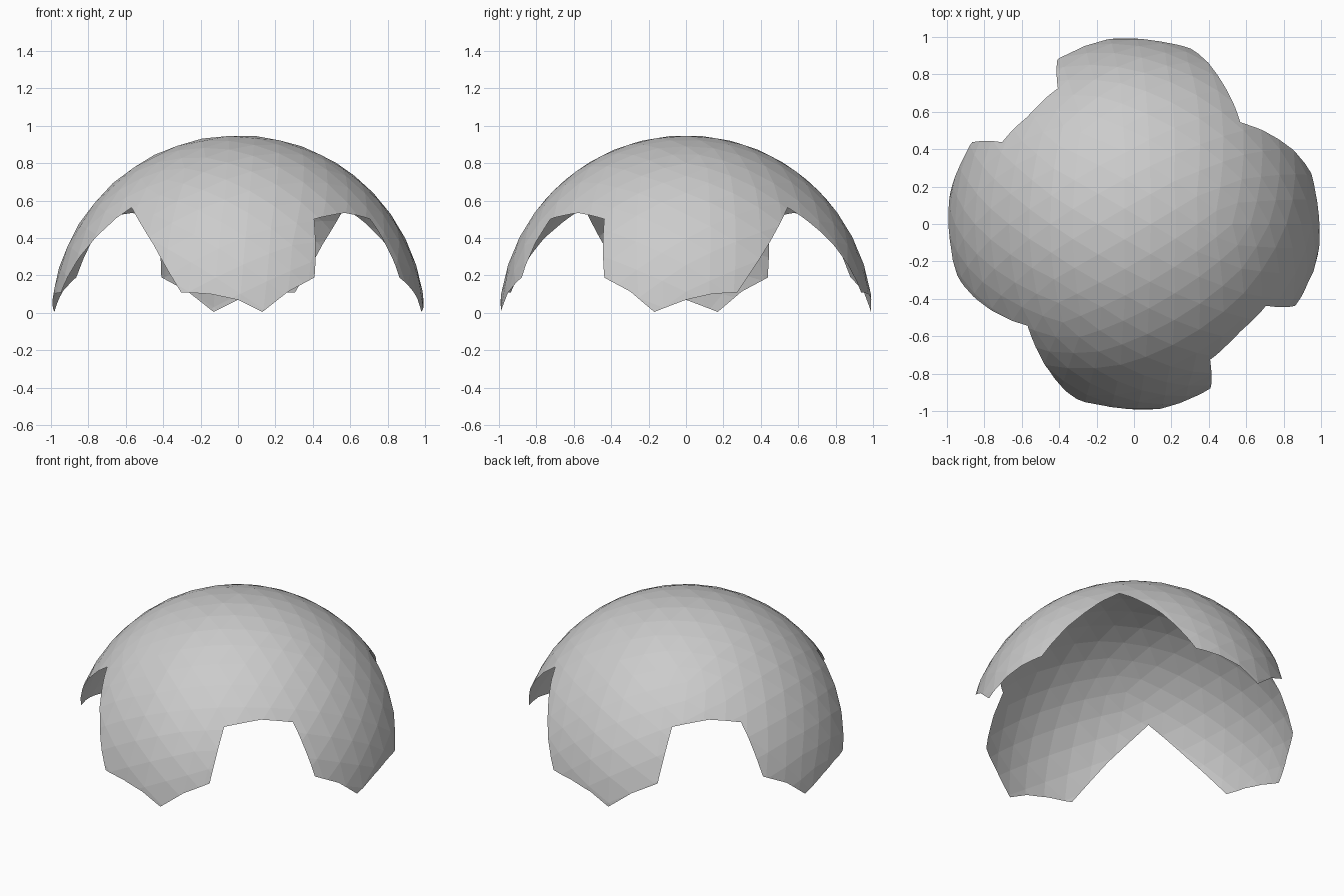
import bpy, bmesh, math
from mathutils import Vector, Matrix

if "Cube" in bpy.data.objects:
    bpy.data.objects.remove(bpy.data.objects["Cube"])

CENTRE_Z = -0.05   # the sphere centre lies just below the ground line

# Half of the rim as directions from the sphere centre (other half is turned 180 degrees)
half_rim = [
    (-.575, -.55, .62), (-.455, -.785, .42), (-.305, -.938, .16),   # swept side of front lobe
    (-.15, -.98, .152), (0, -.993, .12), (.13, -.99, .055),         # lower edge and tip
    (.27, -.955, .165), (.41, -.88, .24), (.41, -.73, .555),        # square notch
    (.57, -.575, .585), (.71, -.44, .555), (.87, -.44, .24),
    (.945, -.30, .165), (.985, -.17, .055), (.993, 0, .12),         # right lobe tip
    (.98, .14, .152), (.95, .275, .16), (.795, .445, .42),          # swept side of right lobe
]
rim = [Vector(p).normalized() for p in half_rim]
rim += [Vector((-d.x, -d.y, d.z)) for d in rim]


def add_object(name, bm):
    bmesh.ops.recalc_face_normals(bm, faces=bm.faces[:])
    mesh = bpy.data.meshes.new(name)
    bm.to_mesh(mesh)
    bm.free()
    ob = bpy.data.objects.new(name, mesh)
    bpy.context.collection.objects.link(ob)
    return ob


# Faceted sphere with an edge at the top
bm = bmesh.new()
bmesh.ops.create_icosphere(bm, subdivisions=4, radius=1.0,
                           matrix=Matrix.Rotation(math.radians(31.72), 4, 'Y'))
dome = add_object("dome_shell", bm)

# Cutter: faceted cone from the sphere centre through the rim
bm = bmesh.new()
apex = bm.verts.new((0, 0, 0))
top = bm.verts.new((0, 0, 4))
ring = [bm.verts.new(d * 3) for d in rim]
for a, b in zip(ring, ring[1:] + ring[:1]):
    bm.faces.new((apex, b, a))
    bm.faces.new((top, a, b))
cutter = add_object("rim_cutter", bm)
cutter.hide_render = True

# Keep the part of the sphere inside the cone
mod = dome.modifiers.new("rim", 'BOOLEAN')
mod.operation = 'INTERSECT'
mod.solver = 'EXACT'
mod.object = cutter
bpy.context.view_layer.objects.active = dome
bpy.ops.object.modifier_apply(modifier=mod.name)
bpy.data.objects.remove(cutter)

# Drop the cone walls so that only the thin shell remains
bm = bmesh.new()
bm.from_mesh(dome.data)
bmesh.ops.delete(bm, geom=[v for v in bm.verts if v.co.length < 0.5], context='VERTS')
bmesh.ops.translate(bm, verts=bm.verts[:], vec=(0, 0, CENTRE_Z))
bm.to_mesh(dome.data)
bm.free()
